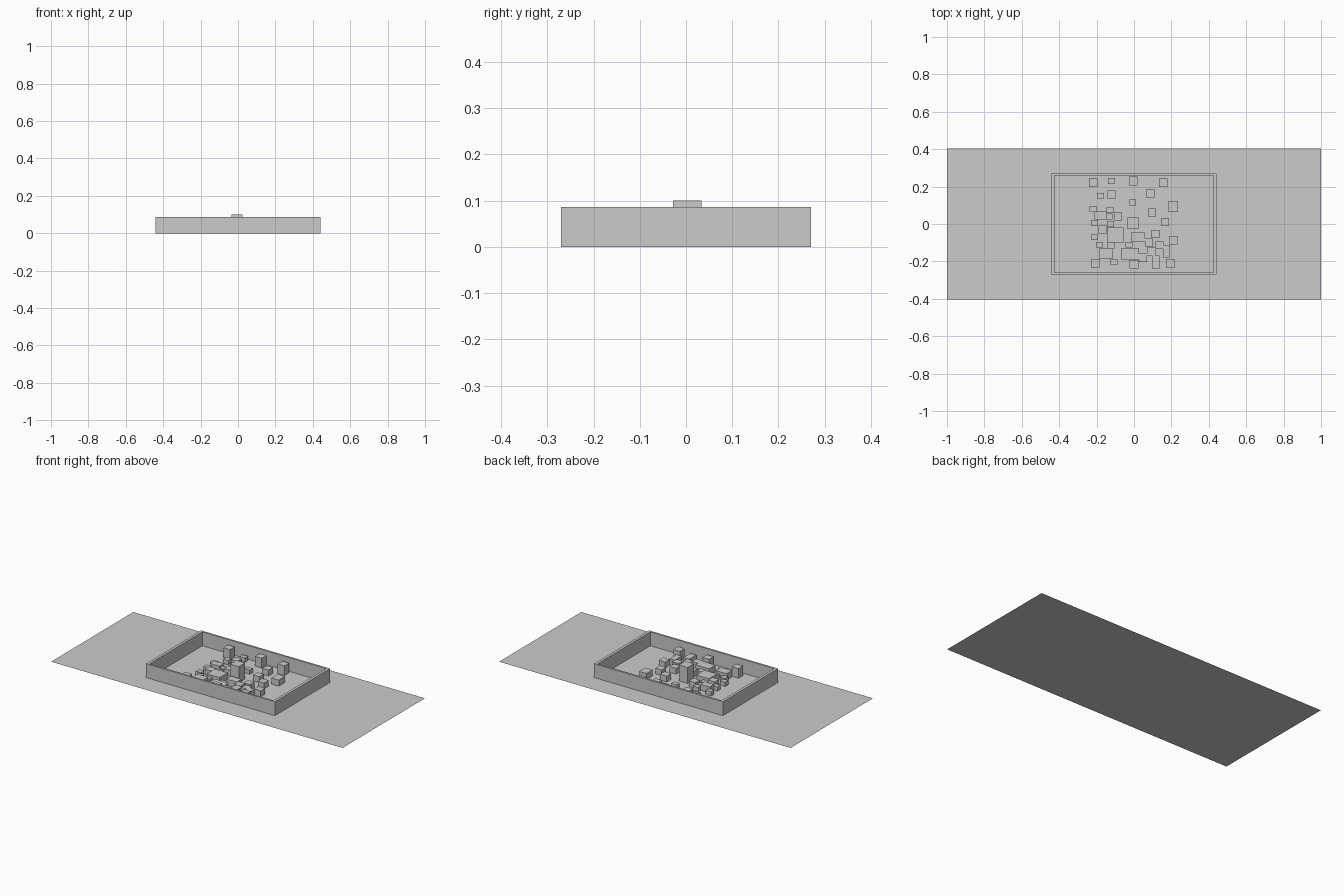
import bpy, bmesh


def make_mesh(name, bm):
    bmesh.ops.recalc_face_normals(bm, faces=bm.faces)
    mesh = bpy.data.meshes.new(name)
    bm.to_mesh(mesh)
    bm.free()
    ob = bpy.data.objects.new(name, mesh)
    bpy.context.collection.objects.link(ob)
    return ob


def block(name, x, y, w, d, h):
    """Box standing on z = 0, centred on x, y."""
    bm = bmesh.new()
    bmesh.ops.create_cube(bm, size=1)
    for v in bm.verts:
        v.co = (x + v.co.x * w, y + v.co.y * d, (v.co.z + 0.5) * h)
    return make_mesh(name, bm)


# flat base sheet
bm = bmesh.new()
bmesh.ops.create_grid(bm, x_segments=1, y_segments=1, size=1)
for v in bm.verts:
    v.co.y *= 0.403
make_mesh("base_sheet", bm)

# rectangular wall: mitred ring swept between outer and inner outlines
OX, OY, IX, IY, WALL = 0.442, 0.27, 0.425, 0.258, 0.086
corners = [(-1, -1), (1, -1), (1, 1), (-1, 1)]
bm = bmesh.new()
rings = [[bm.verts.new((sx * a, sy * b, z)) for sx, sy in corners]
         for a, b, z in ((OX, OY, 0), (OX, OY, WALL), (IX, IY, WALL), (IX, IY, 0))]
for r in range(4):
    lo, hi = rings[r], rings[(r + 1) % 4]
    for i in range(4):
        j = (i + 1) % 4
        bm.faces.new((lo[i], lo[j], hi[j], hi[i]))
make_mesh("perimeter_wall", bm)

# central tower
block("central_tower", -0.005, 0.003, 0.06, 0.062, 0.1)

# taller outer towers: x, y
for x, y in [(-0.217, 0.222), (-0.005, 0.23), (0.157, 0.221),
             (-0.206, -0.21), (0.0, -0.215), (0.195, -0.21)]:
    block("outer_tower", x, y, 0.046, 0.046, 0.06)

# mid blocks: x, y, width, depth (broad or long footprints)
for x, y, w, d in [(0.21, 0.094, 0.05, 0.06), (-0.177, 0.045, 0.066, 0.042),
                   (-0.1, -0.06, 0.088, 0.08), (0.021, -0.07, 0.073, 0.047),
                   (-0.15, -0.158, 0.075, 0.052), (-0.021, -0.16, 0.095, 0.062),
                   (0.117, -0.204, 0.041, 0.07), (0.174, -0.145, 0.036, 0.068)]:
    block("broad_block", x, y, w, d, 0.038)

# medium blocks: x, y
for x, y in [(-0.121, 0.158), (0.088, 0.164), (0.096, 0.062), (-0.086, 0.04),
             (0.166, 0.01), (-0.169, -0.03), (0.113, -0.053), (0.08, -0.1),
             (0.21, -0.087), (0.048, -0.18), (0.092, -0.147), (0.137, -0.112)]:
    block("medium_block", x, y, 0.044, 0.044, 0.036)

# small blocks: x, y
for x, y in [(-0.121, 0.23), (-0.179, 0.151), (-0.008, 0.115), (-0.22, 0.08),
             (-0.128, 0.074), (-0.134, 0.04), (-0.212, 0.006), (-0.126, 0.0),
             (-0.212, -0.07), (-0.184, -0.11), (-0.123, -0.115),
             (-0.027, -0.11), (-0.107, -0.203)]:
    block("small_block", x, y, 0.037, 0.03, 0.026)
